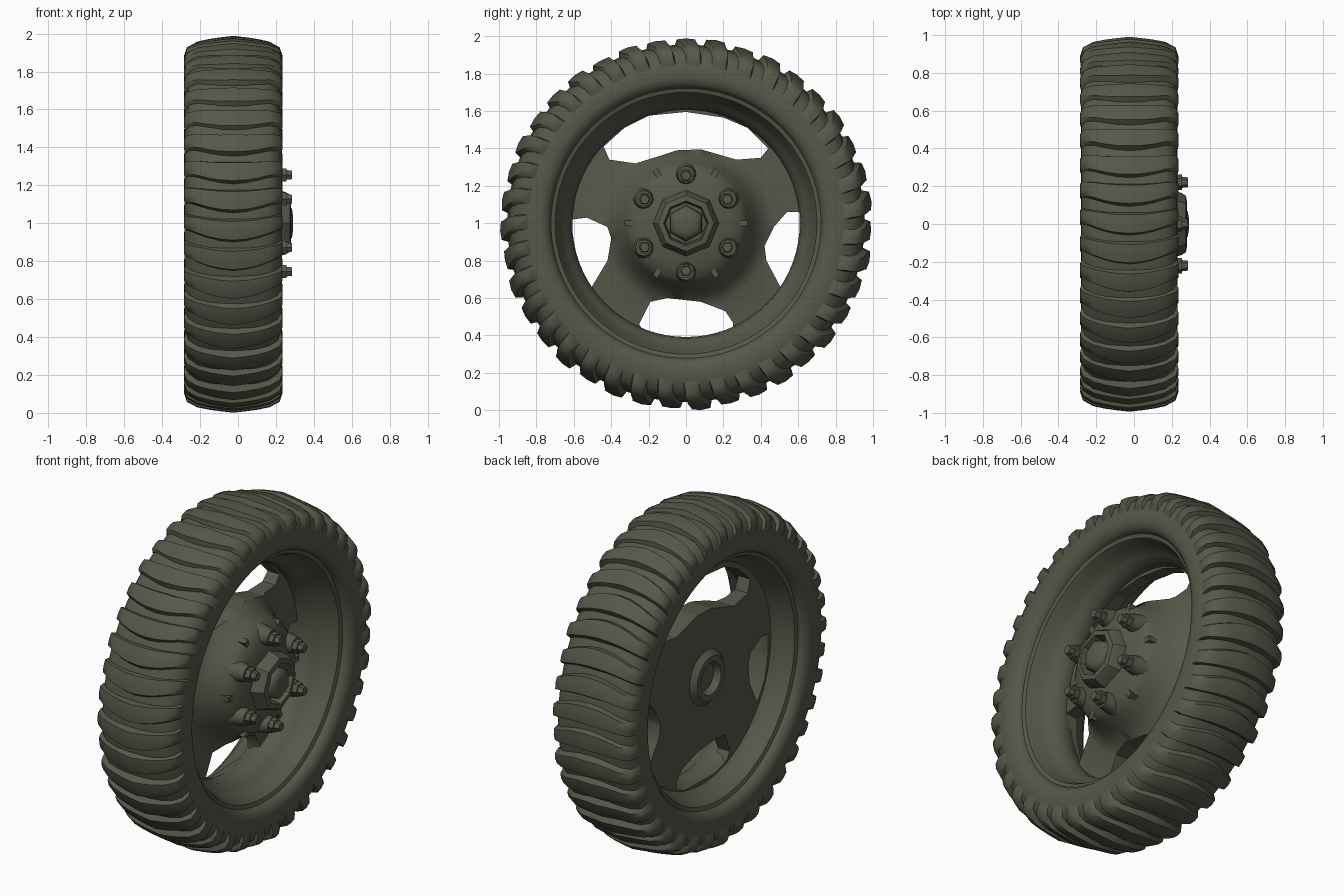
import bpy, bmesh, math
from mathutils import Vector, Matrix

if "Cube" in bpy.data.objects:
    bpy.data.objects.remove(bpy.data.objects["Cube"], do_unlink=True)

MID = -0.025          # middle of the tyre width along the axle
AXLE = 1.0            # axle height

mat = bpy.data.materials.new("dark olive grey")
mat.use_nodes = True
colour = (0.095, 0.095, 0.068, 1)
mat.diffuse_color = colour
bsdf = mat.node_tree.nodes["Principled BSDF"]
bsdf.inputs["Base Color"].default_value = colour
bsdf.inputs["Roughness"].default_value = 0.9


def polar(x, radius, angle):
    return Vector((x, radius * math.sin(angle), AXLE + radius * math.cos(angle)))


def finish(name, bm, smooth=40):
    bmesh.ops.recalc_face_normals(bm, faces=bm.faces)
    mesh = bpy.data.meshes.new(name)
    bm.to_mesh(mesh)
    bm.free()
    mesh.materials.append(mat)
    obj = bpy.data.objects.new(name, mesh)
    bpy.context.collection.objects.link(obj)
    if smooth:
        bpy.ops.object.select_all(action="DESELECT")
        obj.select_set(True)
        bpy.context.view_layer.objects.active = obj
        bpy.ops.object.shade_smooth_by_angle(angle=math.radians(smooth))
    return obj


def lathe(name, profile, steps, closed=True, smooth=40):
    """Spin (x, radius) points about the axle; open profiles are capped."""
    bm = bmesh.new()
    rings = [[bm.verts.new(polar(x, r, math.tau * i / steps)) for i in range(steps)]
             for x, r in profile]
    pairs = list(zip(rings, rings[1:]))
    if closed:
        pairs.append((rings[-1], rings[0]))
    else:
        bm.faces.new(rings[0])
        bm.faces.new(rings[-1])
    for a, b in pairs:
        for i in range(steps):
            j = (i + 1) % steps
            bm.faces.new((a[i], a[j], b[j], b[i]))
    return finish(name, bm, smooth)


def mirrored(half):
    """Mirror (offset, radius) points across the tyre's middle plane."""
    left = [(MID - u, r) for u, r in reversed(half) if u > 0]
    return left + [(MID + u, r) for u, r in half]


# Tyre carcass
tread = [(0, .955), (.12, .948), (.19, .933), (.235, .9), (.253, .84)]
wall = [(.256, .78), (.245, .745), (.22, .725), (.18, .715)]
lathe("tyre", mirrored(tread + wall), 96)

# Rim barrel, waisted where the disc meets it
barrel = [(0, .608), (.05, .615), (.085, .645), (.12, .67), (.17, .685), (.2, .7),
          (.21, .73)]
lathe("rim", mirrored(barrel), 72)

# Tread bars: broad, gently bowed, wrapped over both shoulders
bm = bmesh.new()
COUNT = 39
bar_line = mirrored([(0, .96), (.07, .952), (.13, .943), (.19, .93), (.235, .9),
                     (.25, .855)])
for n in range(COUNT):
    centre = math.tau * n / COUNT
    worn = 1 - .25 * max(0, math.cos(centre + .5))
    last = None
    for x, r in bar_line:
        u = abs(x - MID) / .25
        angle = centre + .05 * u * u
        lift = (.036 + .006 * math.sin(n * 2.4)) * worn
        narrow = 1 - .3 * u * u
        out = Vector((math.copysign(.01, x - MID) * (u > .8), 0, 0))
        ring = [bm.verts.new(polar(x, r - .02, angle - .07 * narrow)),
                bm.verts.new(polar(x, r + lift * .85, angle - .05 * narrow) + out),
                bm.verts.new(polar(x, r + lift, angle) + out),
                bm.verts.new(polar(x, r + lift * .85, angle + .05 * narrow) + out),
                bm.verts.new(polar(x, r - .02, angle + .07 * narrow))]
        if last:
            for i in range(5):
                j = (i + 1) % 5
                bm.faces.new((last[i], last[j], ring[j], ring[i]))
        else:
            bm.faces.new(ring)
        last = ring
    bm.faces.new(last)
finish("tread_bars", bm, 60)

# Wheel disc with its domed hub
disc = lathe("wheel_disc", [
    (-.125, .08), (-.165, .095), (-.165, .13), (-.135, .16), (-.13, .4), (-.11, .64),
    (-.035, .64), (-.035, .46), (-.01, .41), (.05, .36), (.13, .325), (.165, .3),
    (.185, .25), (.2, .2), (.21, .12)], 64, closed=False)

# Four windows cut through the disc, outlined as (y, height from axle)
windows = {
    "top": [(-.44, .41), (-.41, .34), (-.27, .32), (-.14, .36), (-.05, .39), (.08, .395),
            (.27, .34), (.4, .35), (.44, .4), (.33, .51), (.2, .565), (0, .595),
            (-.2, .575), (-.33, .51)],
    "bottom": [(-.25, -.54), (-.19, -.42), (-.1, -.4), (.08, -.42), (.21, -.47),
               (.25, -.53), (.25, -.58), (.18, -.61), (-.1, -.62), (-.22, -.59)],
    "front": [(-.61, .02), (-.53, .03), (-.42, -.02), (-.4, -.08), (-.42, -.2),
              (-.51, -.35), (-.58, -.24), (-.61, -.1)],
    "back": [(.61, .06), (.54, .06), (.47, -.02), (.42, -.12), (.43, -.2),
             (.51, -.35), (.57, -.25), (.61, -.08)],
}
for side, outline in windows.items():
    bm = bmesh.new()
    face = bm.faces.new([bm.verts.new((-.4, y, AXLE + z)) for y, z in outline])
    moved = bmesh.ops.extrude_face_region(bm, geom=[face])["geom"]
    bmesh.ops.translate(bm, vec=(.8, 0, 0),
                        verts=[v for v in moved if isinstance(v, bmesh.types.BMVert)])
    cutter = finish(side + "_window_cutter", bm, 0)
    cutter.hide_render = True
    cut = disc.modifiers.new(side + "_window", "BOOLEAN")
    cut.operation, cut.solver, cut.object = "DIFFERENCE", "EXACT", cutter
    bpy.ops.object.select_all(action="DESELECT")
    bpy.context.view_layer.objects.active = disc
    disc.select_set(True)
    bpy.ops.object.modifier_apply(modifier=cut.name)
    bpy.data.objects.remove(cutter, do_unlink=True)
bpy.ops.object.shade_smooth_by_angle(angle=math.radians(40))

# Eight-sided hub collar around a rounded axle nut
lathe("hub_collar", [(.19, .18), (.25, .165), (.275, .15), (.28, .12), (.235, .11),
                     (.19, .11)], 8, smooth=20)
lathe("axle_nut", [(.19, .1), (.265, .095), (.285, .075), (.29, .04)], 6,
      closed=False, smooth=50)


def stud(bm, x0, x1, r0, r1, sides, radius, angle):
    """Tapered peg parallel to the axle."""
    place = Matrix.Translation(polar((x0 + x1) / 2, radius, angle))
    bmesh.ops.create_cone(bm, cap_ends=True, segments=sides, radius1=r0, radius2=r1,
                          depth=x1 - x0,
                          matrix=place @ Matrix.Rotation(math.pi / 2, 4, "Y"))


# Six wheel nuts on tapered bosses
bosses, nuts = bmesh.new(), bmesh.new()
for n in range(6):
    a = math.tau * n / 6
    stud(bosses, .1, .225, .07, .045, 12, .26, a)
    stud(nuts, .21, .255, .04, .04, 6, .255, a)
    stud(nuts, .25, .285, .03, .026, 6, .255, a)
finish("nut_bosses", bosses)
finish("wheel_nuts", nuts, 20)

# Small ribs between the nuts
ribs = bmesh.new()
for n in range(6):
    a = math.tau * (n + .5) / 6
    place = Matrix.Translation(polar(.14, .3, a)) @ Matrix.Rotation(-a, 4, "X")
    bmesh.ops.create_cube(ribs, size=1,
                          matrix=place @ Matrix.Diagonal((.06, .03, .06, 1)))
finish("hub_ribs", ribs, 0)
